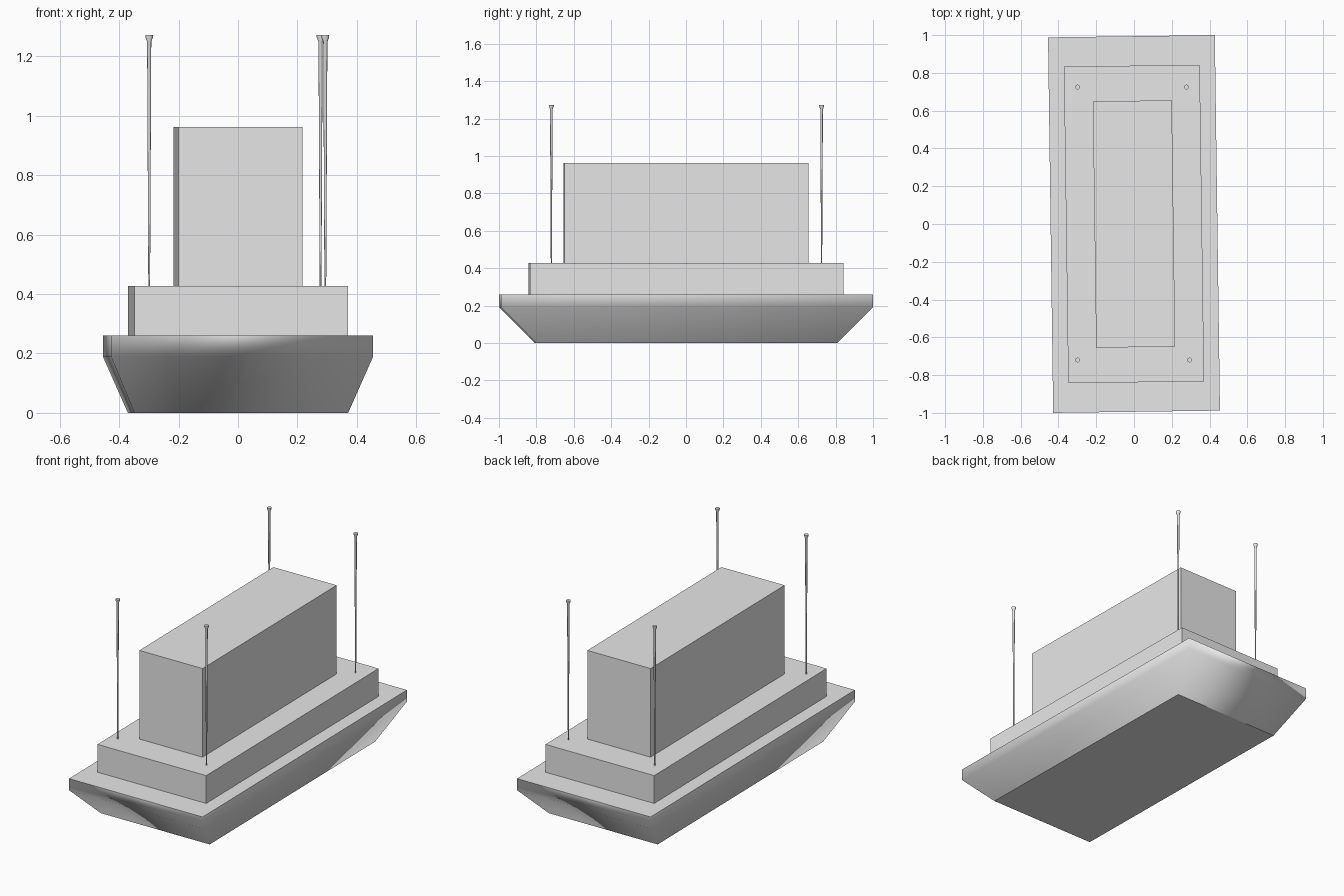
import bpy, bmesh, math
from mathutils import Matrix

TURN = Matrix.Rotation(0.0137, 4, 'Z')  # whole body sits slightly turned

if "Cube" in bpy.data.objects:
    bpy.data.objects.remove(bpy.data.objects["Cube"])

grey = bpy.data.materials.new("plain grey")
grey.use_nodes = True
grey.diffuse_color = (0.8, 0.8, 0.8, 1)
grey.node_tree.nodes["Principled BSDF"].inputs["Base Color"].default_value = (0.8, 0.8, 0.8, 1)


def loft(name, rings, smooth=False):
    """Skin a stack of point rings and cap both ends."""
    bm = bmesh.new()
    loops = [[bm.verts.new(p) for p in ring] for ring in rings]
    for low, high in zip(loops, loops[1:]):
        n = len(low)
        for i in range(n):
            f = bm.faces.new((low[i], low[(i + 1) % n], high[(i + 1) % n], high[i]))
            f.smooth = smooth
    bm.faces.new(loops[0][::-1])
    bm.faces.new(loops[-1])
    # End caps and upright corners stay sharp
    for e in bm.edges:
        if any(not f.smooth for f in e.link_faces) or e.calc_face_angle() > math.radians(60):
            e.smooth = False
    mesh = bpy.data.meshes.new(name)
    bm.to_mesh(mesh)
    bm.free()
    mesh.materials.append(grey)
    obj = bpy.data.objects.new(name, mesh)
    bpy.context.collection.objects.link(obj)
    return obj


def rectangle(width, length, z):
    x, y = width / 2, length / 2
    return [(-x, -y, z), (x, -y, z), (x, y, z), (-x, y, z)]


def circle(radius, z, sides=12):
    return [(radius * math.cos(math.tau * i / sides),
             radius * math.sin(math.tau * i / sides), z) for i in range(sides)]


# Hood: sloping skirt under a short upright rim
hood = loft("hood", [rectangle(0.72, 1.61, 0), rectangle(0.883, 1.988, 0.19),
                     rectangle(0.883, 1.988, 0.26)], smooth=True)
hood.matrix_world = TURN
weighted = hood.modifiers.new("weighted normals", 'WEIGHTED_NORMAL')
weighted.keep_sharp = True

# Stepped boxes above the hood
for name, width, length, low, high in (("plinth", 0.719, 1.676, 0.26, 0.428),
                                       ("duct", 0.418, 1.304, 0.428, 0.963)):
    box = loft(name, [rectangle(width, length, low), rectangle(width, length, high)])
    box.matrix_world = TURN

# Four slim hanging rods with flared heads
rod_profile = [(0.003, 0.428), (0.007, 1.25), (0.013, 1.265), (0.013, 1.272)]
rods = {"front_right": (-0.299, -0.72), "front_left": (0.294, -0.72),
        "back_left": (0.278, 0.725), "back_right": (-0.299, 0.725)}
for place, (x, y) in rods.items():
    rod = loft("rod_" + place, [circle(r, z) for r, z in rod_profile], smooth=True)
    rod.location = (x, y, 0)
